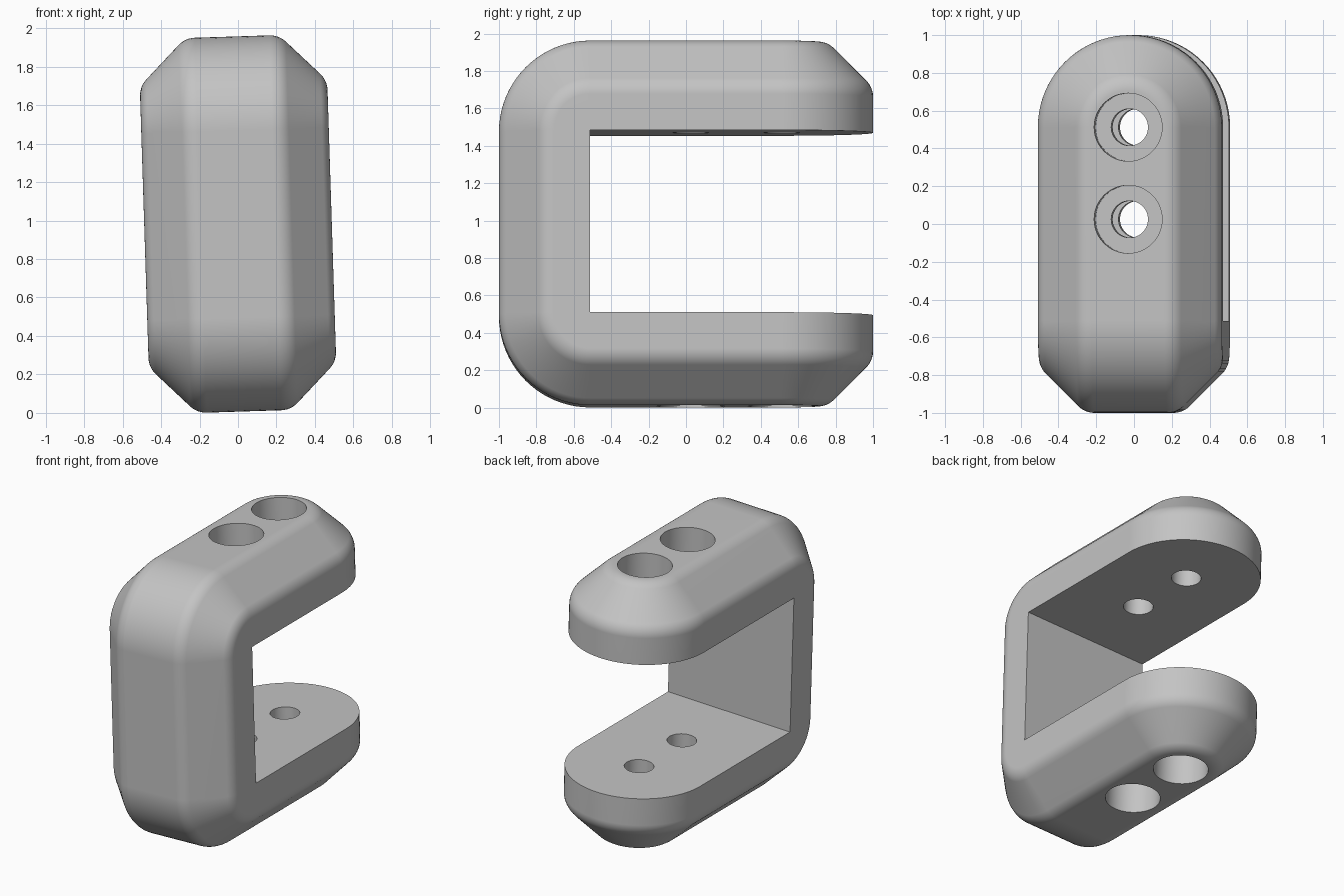
import bpy, bmesh
from math import sin, cos, pi, tan, radians

old = bpy.data.objects.get("Cube")
if old:
    bpy.data.objects.remove(old, do_unlink=True)

T = 0.4875            # wall thickness, also half the width
END = 0.5125          # centre of the rounded arm ends
SET = 0.05            # setback of the softened chamfer edges
R = SET / tan(pi / 8)

grey = bpy.data.materials.new("satin_grey")
grey.use_nodes = True
colour = (0.55, 0.55, 0.55, 1)
grey.diffuse_color = colour
grey.node_tree.nodes["Principled BSDF"].inputs["Base Color"].default_value = colour


def make_object(name, bm):
    bmesh.ops.remove_doubles(bm, verts=bm.verts, dist=1e-5)
    bmesh.ops.recalc_face_normals(bm, faces=bm.faces)
    mesh = bpy.data.meshes.new(name)
    bm.to_mesh(mesh)
    bm.free()
    mesh.materials.append(grey)
    ob = bpy.data.objects.new(name, mesh)
    bpy.context.collection.objects.link(ob)
    return ob


def skin(bm, rows):
    """Bridge successive rows of points, skipping collapsed faces."""
    for a, b in zip(rows, rows[1:]):
        for i in range(len(a) - 1):
            pts = []
            for p in (a[i], a[i + 1], b[i + 1], b[i]):
                if all(sum((u - v) ** 2 for u, v in zip(p, q)) > 1e-10 for q in pts):
                    pts.append(p)
            if len(pts) > 2:
                bm.faces.new([bm.verts.new(p) for p in pts])


# Half cross-section (half width, height above inner face) with chamfer
N = 6
half = [(T, 0)]
for cx, cy, start in ((T - R, T / 2 - SET, 0), (T / 2 - SET, T - R, pi / 4)):
    half += [(cx + R * cos(start + pi / 4 * i / N),
              cy + R * sin(start + pi / 4 * i / N)) for i in range(N + 1)]
section = half + [(-w, t) for w, t in reversed(half)] + [half[0]]

# C-shaped path: pivot on the inner face plus outward angle in the yz plane
ARC = 20
path = [(END, T, pi / 2)]
path += [(-END, T, pi / 2 * (1 + i / ARC)) for i in range(ARC + 1)]
path += [(-END, -T, pi / 2 * (2 + i / ARC)) for i in range(ARC + 1)]
path += [(END, -T, pi * 1.5)]

bm = bmesh.new()
skin(bm, [[(w, y + t * cos(a), z + t * sin(a)) for w, t in section]
          for y, z, a in path])

# Rounded arm ends, revolved from the half section
TURN = 40
for side in (1, -1):
    rows = [[(w * cos(pi * i / TURN), END + w * sin(pi * i / TURN), side * (T + t))
             for w, t in half] for i in range(TURN + 1)]
    skin(bm, rows)
    for k in (0, -1):
        bm.faces.new([bm.verts.new(row[k]) for row in rows])
bracket = make_object("clamp_bracket", bm)

# Counterbored bolt holes through both arms
BORE, HOLE, FLOOR = 0.18, 0.0975, 0.73
for n, y in enumerate((0.025, END)):
    bm = bmesh.new()
    profile = [(0, 1.2), (BORE, 1.2), (BORE, FLOOR), (HOLE, FLOOR),
               (HOLE, -FLOOR), (BORE, -FLOOR), (BORE, -1.2), (0, -1.2)]
    S = 48
    skin(bm, [[(r * cos(2 * pi * i / S), y + r * sin(2 * pi * i / S), z)
               for r, z in profile] for i in range(S + 1)])
    cutter = make_object("bolt_hole_cutter", bm)
    cutter.hide_render = True
    cut = bracket.modifiers.new("bolt_hole", 'BOOLEAN')
    cut.operation = 'DIFFERENCE'
    cut.solver = 'EXACT'
    cut.object = cutter
    bpy.ops.object.select_all(action='DESELECT')
    bracket.select_set(True)
    bpy.context.view_layer.objects.active = bracket
    bpy.ops.object.modifier_apply(modifier=cut.name)
    bpy.data.objects.remove(cutter, do_unlink=True)

# Smooth fillets, crisp hole rims, flat planes
bpy.ops.object.shade_smooth_by_angle(angle=radians(30))
weighted = bracket.modifiers.new("flat_planes", 'WEIGHTED_NORMAL')
weighted.keep_sharp = True

# Slight sideways lean
bracket.rotation_euler = (0, radians(-1.83), 0)
bracket.location.z = 0.982
